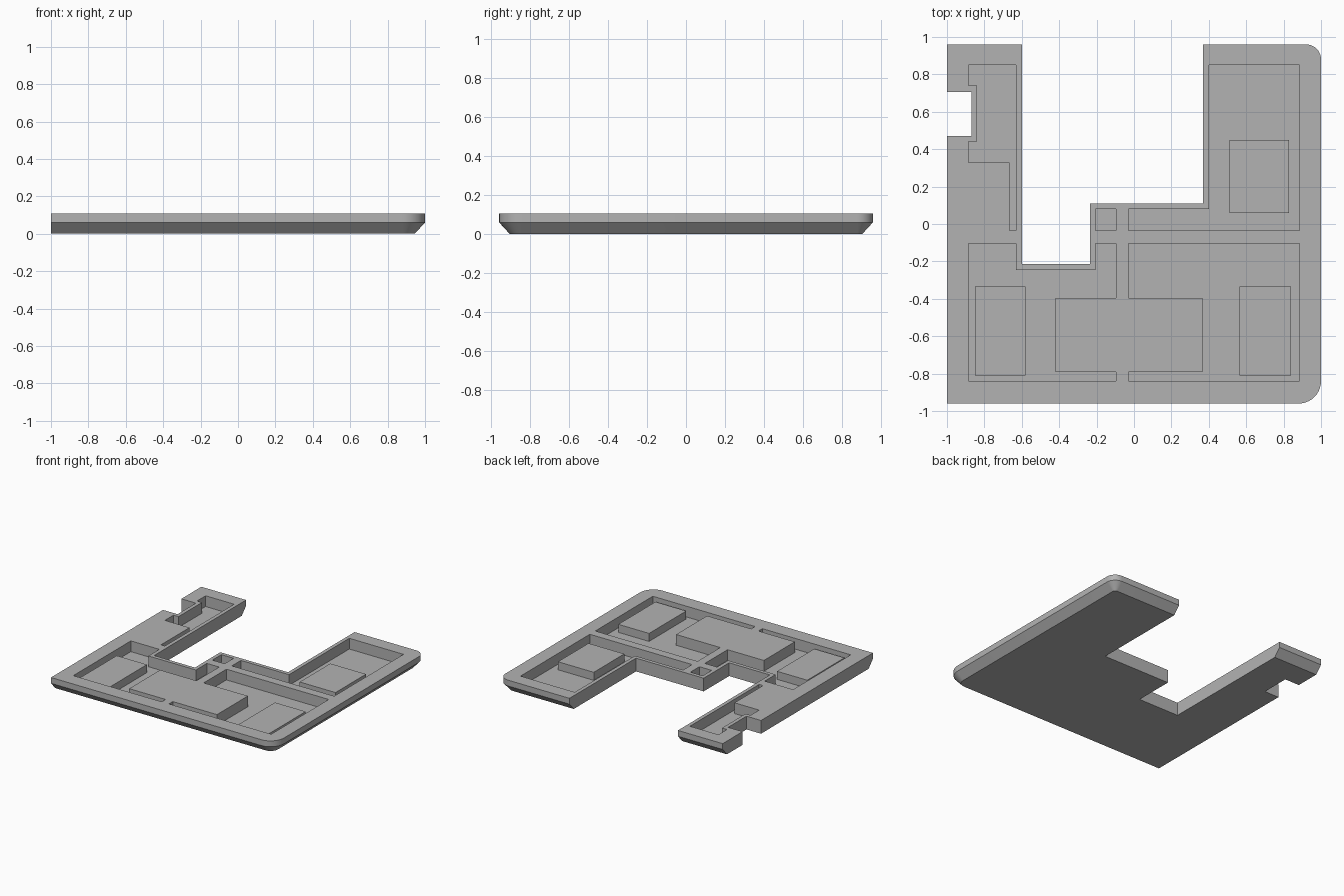
import bpy, bmesh, math

if "Cube" in bpy.data.objects:
    bpy.data.objects.remove(bpy.data.objects["Cube"])

TOP, CHAMFER_Z, FLOOR, INSET = 0.107, 0.06, 0.02, 0.055

grey = bpy.data.materials.new("grey plastic")
grey.diffuse_color = (0.45, 0.45, 0.45, 1)
grey.use_nodes = True
grey.node_tree.nodes["Principled BSDF"].inputs["Base Color"].default_value = grey.diffuse_color


def loft(name, rings):
    """Solid from stacked rings of equal point count."""
    bm = bmesh.new()
    loops = [[bm.verts.new(p) for p in ring] for ring in rings]
    n = len(loops[0])
    for a, b in zip(loops, loops[1:]):
        for i in range(n):
            j = (i + 1) % n
            bm.faces.new((a[i], a[j], b[j], b[i]))
    bm.faces.new(loops[0][::-1])
    bm.faces.new(loops[-1])
    bmesh.ops.recalc_face_normals(bm, faces=bm.faces)
    mesh = bpy.data.meshes.new(name)
    bm.to_mesh(mesh)
    bm.free()
    mesh.materials.append(grey)
    obj = bpy.data.objects.new(name, mesh)
    bpy.context.collection.objects.link(obj)
    return obj


def prism(name, pts, z0, z1):
    return loft(name, [[(x, y, z) for x, y in pts] for z in (z0, z1)])


def rect(x0, x1, y0, y1):
    return [(x0, y0), (x1, y0), (x1, y1), (x0, y1)]


def arc(cx, cy, r, start):
    return [(cx + r * math.cos(math.radians(start + 90 * i / 10)),
             cy + r * math.sin(math.radians(start + 90 * i / 10))) for i in range(11)]


def outline(d, z):
    """Case outline, with front, right and back edges moved in by d."""
    pts = [(-1, -0.96 + d)]
    pts += arc(0.88, -0.84, 0.12 - d, 270) + arc(0.92, 0.88, 0.08 - d, 0)
    pts += [(0.37, 0.96 - d), (0.37, 0.11), (-0.235, 0.11), (-0.235, -0.215),
            (-0.6, -0.215), (-0.6, 0.96 - d), (-1, 0.96 - d),
            (-1, 0.705), (-0.87, 0.705), (-0.87, 0.47), (-1, 0.47)]
    return [(x, y, z) for x, y in pts]


# Case shell with chamfered underside
case = loft("case", [outline(INSET, 0), outline(0, CHAMFER_Z), outline(0, TOP)])

# Pockets sunk into the top
pockets = [
    # back right
    [(0.40, 0.85), (0.40, 0.08), (-0.03, 0.08), (-0.03, -0.035), (0.885, -0.035), (0.885, 0.85)],
    # small square
    rect(-0.205, -0.095, -0.035, 0.08),
    # front right, around the central block
    [(-0.03, -0.105), (-0.03, -0.395), (0.365, -0.395), (0.365, -0.79), (-0.03, -0.79),
     (-0.03, -0.84), (0.885, -0.84), (0.885, -0.105)],
    # front left, around the central block
    [(-0.885, -0.105), (-0.885, -0.84), (-0.095, -0.84), (-0.095, -0.79), (-0.42, -0.79),
     (-0.42, -0.395), (-0.095, -0.395), (-0.095, -0.105), (-0.205, -0.105),
     (-0.205, -0.245), (-0.63, -0.245), (-0.63, -0.105)],
    # left arm with narrow channel
    [(-0.885, 0.85), (-0.885, 0.74), (-0.84, 0.74), (-0.84, 0.44), (-0.885, 0.44),
     (-0.885, 0.33), (-0.665, 0.33), (-0.665, -0.035), (-0.63, -0.035), (-0.63, 0.85)],
]
bpy.context.view_layer.objects.active = case
for pts in pockets:
    cutter = prism("pocket_cutter", pts, FLOOR, TOP + 0.1)
    cutter.hide_render = True
    mod = case.modifiers.new("pocket", 'BOOLEAN')
    mod.operation, mod.solver, mod.object = 'DIFFERENCE', 'EXACT', cutter
    bpy.ops.object.modifier_apply(modifier=mod.name)
    bpy.data.objects.remove(cutter)

# Raised blocks standing in the pockets
for name, r in (("back_right_block", rect(0.51, 0.83, 0.06, 0.45)),
                ("front_right_block", rect(0.565, 0.84, -0.81, -0.335)),
                ("front_left_block", rect(-0.85, -0.58, -0.81, -0.335))):
    prism(name, r, FLOOR - 0.005, 0.085)

# Smooth rounded corners, keep edges sharp
case.select_set(True)
bpy.ops.object.shade_smooth_by_angle(angle=math.radians(30))
